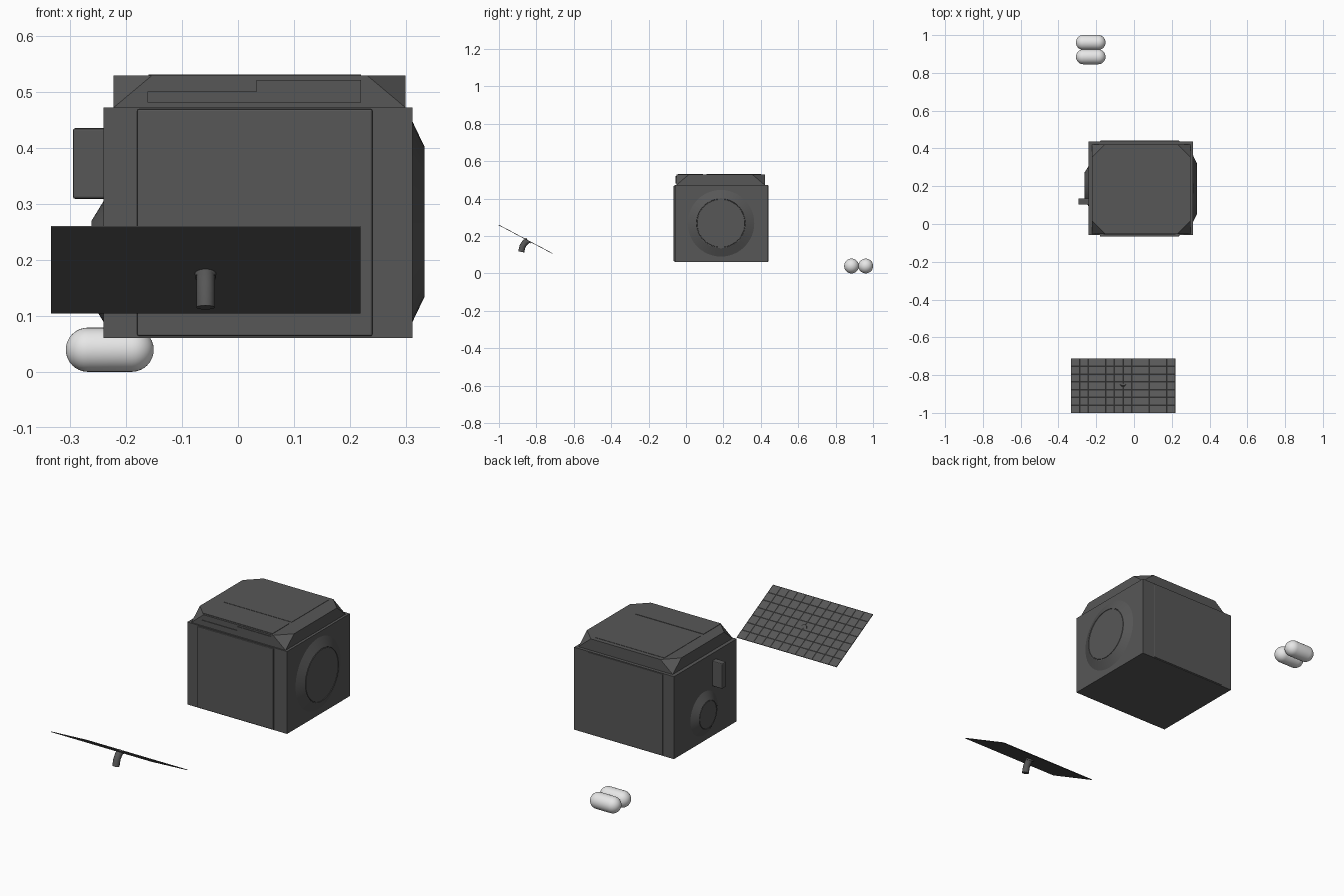
import bpy, bmesh, math
from mathutils import Vector, Matrix

if "Cube" in bpy.data.objects:
    bpy.data.objects.remove(bpy.data.objects["Cube"])


def material(name, v):
    m = bpy.data.materials.new(name)
    m.diffuse_color = (v, v, v, 1)
    m.use_nodes = True
    m.node_tree.nodes["Principled BSDF"].inputs["Base Color"].default_value = m.diffuse_color
    return m


GREY = material("dark_grey", 0.095)
WHITE = material("white", 0.8)


def finish(name, bm, mat=GREY, smooth=None):
    bmesh.ops.recalc_face_normals(bm, faces=bm.faces)
    me = bpy.data.meshes.new(name)
    bm.to_mesh(me)
    bm.free()
    ob = bpy.data.objects.new(name, me)
    bpy.context.collection.objects.link(ob)
    me.materials.append(mat)
    if smooth:
        bpy.ops.object.select_all(action='DESELECT')
        ob.select_set(True)
        bpy.context.view_layer.objects.active = ob
        bpy.ops.object.shade_smooth_by_angle(angle=math.radians(smooth))
    return ob


def box(name, x, y, z, bevel=0):
    bm = bmesh.new()
    bmesh.ops.create_cube(bm, size=1)
    for v in bm.verts:
        v.co = [r[0] + (c + 0.5) * (r[1] - r[0]) for c, r in zip(v.co, (x, y, z))]
    if bevel:
        bmesh.ops.bevel(bm, geom=bm.edges[:], offset=bevel, segments=2,
                        affect='EDGES', profile=0.5)
    return finish(name, bm)


def side_disc(name, profile, y, z):
    """Disc facing along x, revolved from (x, radius) pairs."""
    bm = bmesh.new()
    n = 48
    rings = [[bm.verts.new((x, y + r * math.cos(i * math.tau / n),
                            z + r * math.sin(i * math.tau / n)))
              for i in range(n)] for x, r in profile]
    for a, b in zip(rings, rings[1:]):
        for i in range(n):
            j = (i + 1) % n
            bm.faces.new((a[i], a[j], b[j], b[i]))
    bm.faces.new(rings[0])
    bm.faces.new(rings[-1])
    return finish(name, bm, smooth=25)


# Main body with front and back panels
box("body", (-0.24, 0.312), (-0.058, 0.438), (0.06, 0.472))
box("front_panel", (-0.18, 0.24), (-0.066, -0.05), (0.064, 0.469), 0.003)
box("back_panel", (-0.18, 0.24), (0.43, 0.441), (0.064, 0.469), 0.002)

# Roof: rectangular at the base, corners cut back at the top
X0, X1, Y0, Y1, CUT = -0.222, 0.299, -0.052, 0.422, 0.068
bm = bmesh.new()
base, top = [], []
for x, y, sx, sy in ((X0, Y0, 1, 1), (X1, Y0, -1, 1), (X1, Y1, -1, -1), (X0, Y1, 1, -1)):
    base.append(bm.verts.new((x, y, 0.472)))
    pair = [bm.verts.new((x, y + sy * CUT, 0.529)), bm.verts.new((x + sx * CUT, y, 0.529))]
    top.append(pair if sx * sy > 0 else pair[::-1])
for i in range(4):
    j = (i + 1) % 4
    bm.faces.new((base[i], top[i][1], top[i][0]))
    bm.faces.new((base[i], base[j], top[j][0], top[i][1]))
bm.faces.new([v for p in top for v in p])
bm.faces.new(base)
finish("roof", bm)

# Thin plates on the roof
box("roof_front_strip", (-0.162, 0.22), (-0.055, -0.04), (0.481, 0.501))
box("roof_front_display", (0.033, 0.22), (-0.055, -0.04), (0.501, 0.521))
box("roof_hatch", (-0.16, 0.22), (-0.042, 0.09), (0.52, 0.531))
box("roof_rear_plate", (-0.16, 0.22), (0.11, 0.40), (0.52, 0.5305))

# Round covers on both sides, each with a fine groove around its face
side_disc("large_round_cover", [(0.30, 0.178), (0.312, 0.178), (0.333, 0.134),
                                (0.333, 0.131), (0.331, 0.130), (0.331, 0.128),
                                (0.333, 0.127)], 0.187, 0.268)
side_disc("small_round_cover", [(-0.23, 0.108), (-0.24, 0.108), (-0.262, 0.072),
                                (-0.262, 0.069), (-0.260, 0.068), (-0.260, 0.067),
                                (-0.262, 0.066)], 0.2, 0.197)

# Side handle
box("side_handle", (-0.295, -0.235), (0.103, 0.135), (0.309, 0.435), 0.004)

# Tilted solar panel with recessed cells on its upper side
A, B = Vector((0, -1.0, 0.26)), Vector((0, -0.712, 0.107))
slope = B - A
up = Vector((0, -slope.z, slope.y)).normalized()
PX0, PX1, THICK = -0.334, 0.219, 0.003
bm = bmesh.new()
bmesh.ops.create_grid(bm, x_segments=12, y_segments=7, size=0.5)
bmesh.ops.recalc_face_normals(bm, faces=bm.faces)
cells = bm.faces[:]
bottom = bmesh.ops.duplicate(bm, geom=cells)["geom"]
low = {v for v in bottom if isinstance(v, bmesh.types.BMVert)}
for v in bm.verts:
    p = A + slope * (v.co.y + 0.5)
    p.x = PX0 + (v.co.x + 0.5) * (PX1 - PX0)
    v.co = p - up * THICK if v in low else p
rim = [e for e in bm.edges if e.is_boundary]
bmesh.ops.bridge_loops(bm, edges=rim)
bmesh.ops.recalc_face_normals(bm, faces=bm.faces)
cells = [f for f in bm.faces if f.normal.dot(up) > 0.9]
bmesh.ops.inset_individual(bm, faces=cells, thickness=0.0015, depth=-0.0008)
finish("solar_panel", bm)

# Curved stem and collar under the solar panel
path = [(-0.845, 0.178), (-0.862, 0.163), (-0.874, 0.145), (-0.881, 0.115)]
cu = bpy.data.curves.new("panel_stem", 'CURVE')
cu.dimensions = '3D'
cu.bevel_depth = 0.0165
cu.bevel_resolution = 4
cu.use_fill_caps = True
sp = cu.splines.new('POLY')
sp.points.add(len(path) - 1)
for pt, (y, z) in zip(sp.points, path):
    pt.co = (-0.058, y, z, 1)
stem = bpy.data.objects.new("panel_stem", cu)
bpy.context.collection.objects.link(stem)
cu.materials.append(GREY)

bm = bmesh.new()
spot = A + slope * 0.54 - up * 0.006
spot.x = -0.058
rot = up.to_track_quat('Z', 'Y').to_matrix().to_4x4()
bmesh.ops.create_cone(bm, cap_ends=True, segments=24, radius1=0.019, radius2=0.019,
                      depth=0.008, matrix=Matrix.Translation(spot) @ rot)
finish("stem_collar", bm, smooth=30)

# Two white capsules lying along x
for name, y in (("rear_capsule", 0.961), ("near_capsule", 0.885)):
    bm = bmesh.new()
    bmesh.ops.create_uvsphere(bm, u_segments=32, v_segments=16, radius=0.0395,
                              matrix=Matrix.Rotation(math.pi / 2, 4, 'Y'))
    mid = [v for v in bm.verts if abs(v.co.x) < 1e-5]
    half = [f for f in bm.faces if f.calc_center_median().x > 0]
    bmesh.ops.split(bm, geom=half)
    right = {v for f in bm.faces if f.calc_center_median().x > 0 for v in f.verts}
    for v in bm.verts:
        v.co += Vector((0.039 if v in right else -0.039, 0, 0))
    bmesh.ops.bridge_loops(bm, edges=[e for e in bm.edges if e.is_boundary])
    for v in bm.verts:
        v.co += Vector((-0.229, y, 0.0395))
    finish(name, bm, WHITE, smooth=40)
